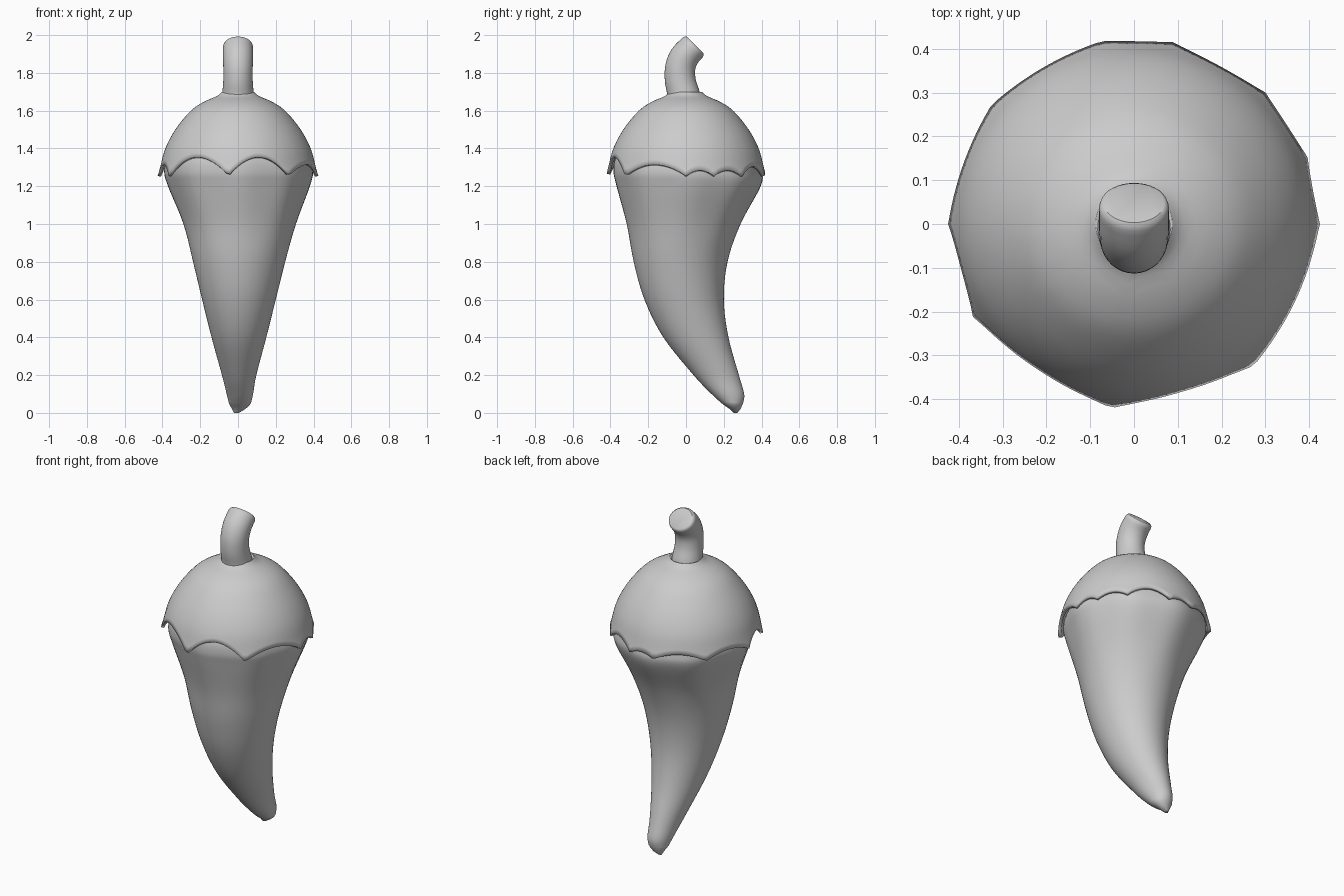
import bpy, bmesh
from math import sin, cos, pi, radians, degrees
from mathutils import Vector

if "Cube" in bpy.data.objects:
    bpy.data.objects.remove(bpy.data.objects["Cube"])

SEG = 72


def smooth_rows(rows, steps):
    """Catmull-Rom resampling of rows of numbers."""
    pts = [Vector(r) for r in rows]
    out = []
    for i in range(len(pts) - 1):
        a, b, c, d = pts[max(i - 1, 0)], pts[i], pts[i + 1], pts[min(i + 2, len(pts) - 1)]
        for k in range(steps):
            t = k / steps
            out.append(b + 0.5 * t * (c - a + t * (2 * a - 5 * b + 4 * c - d + t * (3 * (b - c) + d - a))))
    return out + [pts[-1]]


def loft(name, rings, cap_start=True, cap_end=True):
    bm = bmesh.new()
    loops = [[bm.verts.new(p) for p in ring] for ring in rings]
    for lo, hi in zip(loops, loops[1:]):
        for i in range(len(lo)):
            j = (i + 1) % len(lo)
            bm.faces.new((lo[i], lo[j], hi[j], hi[i]))
    if cap_start:
        bm.faces.new(loops[0][::-1])
    if cap_end:
        bm.faces.new(loops[-1])
    bmesh.ops.recalc_face_normals(bm, faces=bm.faces)
    mesh = bpy.data.meshes.new(name)
    bm.to_mesh(mesh)
    bm.free()
    obj = bpy.data.objects.new(name, mesh)
    bpy.context.collection.objects.link(obj)
    bpy.ops.object.select_all(action='DESELECT')
    obj.select_set(True)
    bpy.context.view_layer.objects.active = obj
    bpy.ops.object.shade_smooth_by_angle(angle=radians(40))
    return obj


angles = [2 * pi * i / SEG for i in range(SEG)]

# Pepper body: z, front y, back y, left x, right x
body_rows = [
    (0.05, 0.19, 0.302, -0.048, 0.068), (0.1, 0.135, 0.308, -0.06, 0.08),
    (0.2, 0.04, 0.28, -0.085, 0.097), (0.4, -0.12, 0.225, -0.14, 0.15),
    (0.6, -0.22, 0.2, -0.19, 0.2), (0.8, -0.277, 0.22, -0.238, 0.25),
    (1.0, -0.312, 0.287, -0.287, 0.305), (1.2, -0.362, 0.39, -0.365, 0.375),
    (1.28, -0.378, 0.395, -0.385, 0.39), (1.36, -0.365, 0.365, -0.365, 0.365),
    (1.46, -0.3, 0.3, -0.3, 0.3),
]
nub_rows = [(0.0, 0.252, 0.272, -0.022, 0.005), (0.018, 0.235, 0.287, -0.03, 0.035),
            (0.035, 0.21, 0.295, -0.04, 0.056)]
rings = []
for z, y0, y1, x0, x1 in nub_rows + [tuple(r) for r in smooth_rows(body_rows, 5)]:
    lobe = 0.015 * min(max((z - 0.85) / 0.35, 0), 1)
    rings.append([((x0 + x1) / 2 + (x1 - x0) / 2 * cos(a) * (1 + lobe * cos(8 * a)),
                   (y0 + y1) / 2 + (y1 - y0) / 2 * sin(a) * (1 + lobe * cos(8 * a)), z)
                  for a in angles])
loft("pepper_body", rings)

# Leafy cap: dome profile (radius, z) and scalloped rim
dome = smooth_rows([(0.428, 1.245), (0.412, 1.3), (0.385, 1.4), (0.332, 1.5),
                    (0.25, 1.6), (0.175, 1.65), (0.115, 1.675), (0.085, 1.7)], 4)


def dome_radius(z):
    for p, q in zip(dome, dome[1:]):
        if z <= q[1]:
            return p[0] + (q[0] - p[0]) * (z - p[1]) / (q[1] - p[1])
    return dome[-1][0]


# Leaf points: angle in degrees, arch height up to the next point
tips = [(-97, 0.10), (-50, 0.06), (0, 0.03), (21, 0.03), (45, 0.05), (78, 0.025),
        (100, 0.04), (140, 0.04), (180, 0.06), (210, 0.10), (263, 0)]


def rim_z(a):
    d = (degrees(a) + 97) % 360 - 97
    for (a0, h), (a1, _) in zip(tips, tips[1:]):
        if a0 <= d <= a1:
            return 1.255 + h * abs(sin(pi * (d - a0) / (a1 - a0))) ** 0.8
    return 1.255


cap_angles = [2 * pi * i / 120 for i in range(120)]
rings = []
for k in range(25):
    u = sin(pi / 2 * k / 24)
    ring = []
    for a in cap_angles:
        z = rim_z(a) + (1.698 - rim_z(a)) * u
        r = dome_radius(z)
        ring.append((r * cos(a), r * sin(a), z))
    rings.append(ring)
cap = loft("leafy_cap", rings, False, False)
shell = cap.modifiers.new("thickness", 'SOLIDIFY')
shell.thickness = 0.018
shell.offset = -1

# Bent stem: y, z, tilt towards the back, x radius, depth radius
stem_rows = [(-0.01, 1.66, 0, 0.088, 0.09), (-0.014, 1.695, -0.1, 0.083, 0.086),
             (-0.03, 1.76, -0.05, 0.078, 0.082), (-0.03, 1.83, 0.2, 0.078, 0.08),
             (-0.006, 1.89, 0.5, 0.08, 0.078), (0.036, 1.935, 0.78, 0.08, 0.074)]
rows = [tuple(r) for r in smooth_rows(stem_rows, 4)]
rows += [(0.044, 1.943, 0.78, 0.077, 0.07), (0.048, 1.948, 0.78, 0.069, 0.063)]
loft("stem", [[(rx * cos(a), y + ry * sin(a) * cos(t), z - ry * sin(a) * sin(t))
               for a in angles[::2]] for y, z, t, rx, ry in rows])
